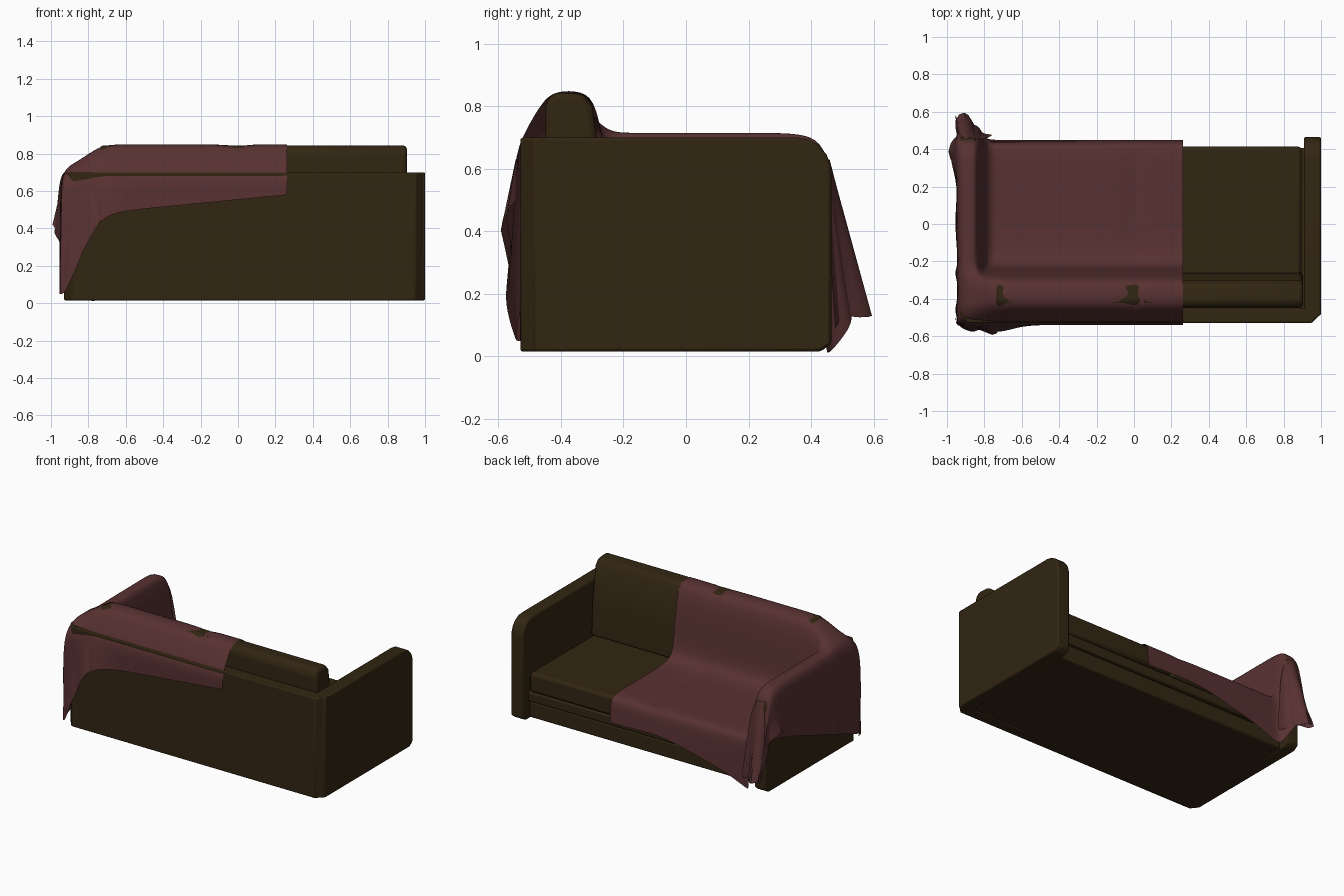
import bpy, bmesh, math

if "Cube" in bpy.data.objects:
    bpy.data.objects.remove(bpy.data.objects["Cube"])

def material(name, col):
    m = bpy.data.materials.new(name)
    m.diffuse_color = (*col, 1)
    m.use_nodes = True
    m.node_tree.nodes["Principled BSDF"].inputs["Base Color"].default_value = m.diffuse_color
    return m

BROWN = material("dark brown fabric", (0.032, 0.019, 0.006))
ROSE = material("dusty rose blanket", (0.098, 0.031, 0.031))
MID = 0.035  # the sofa's own middle line in x

def finish(name, bm, mat, bevel=0.0, angle=40):
    me = bpy.data.meshes.new(name)
    bm.to_mesh(me)
    bm.free()
    me.materials.append(mat)
    ob = bpy.data.objects.new(name, me)
    bpy.context.collection.objects.link(ob)
    if bevel:
        b = ob.modifiers.new("bevel", 'BEVEL')
        b.width, b.segments, b.limit_method = bevel, 2, 'ANGLE'
    bpy.ops.object.select_all(action='DESELECT')
    ob.select_set(True)
    bpy.context.view_layer.objects.active = ob
    bpy.ops.object.shade_smooth_by_angle(angle=math.radians(angle))
    return ob

def prism(name, pts, axis, lo, hi, bevel=0.01):
    """Extrude a closed 2D outline along x (points y,z) or z (points x,y)."""
    bm = bmesh.new()
    place = (lambda p, h: (h, *p)) if axis == 'x' else (lambda p, h: (*p, h))
    a = [bm.verts.new(place(p, lo)) for p in pts]
    b = [bm.verts.new(place(p, hi)) for p in pts]
    bm.faces.new(a)
    bm.faces.new(b)
    n = len(pts)
    for i in range(n):
        bm.faces.new((a[i], a[(i + 1) % n], b[(i + 1) % n], b[i]))
    bmesh.ops.recalc_face_normals(bm, faces=bm.faces)
    return finish(name, bm, BROWN, bevel)

def box(y0, y1, z0, z1):
    return [(y0, z0), (y1, z0), (y1, z1), (y0, z1)]

# back panel with cut corners, and plinth
prism("back_panel", [(-0.93, -0.45), (-0.93, -0.48), (-0.89, -0.53), (0.95, -0.53),
                     (1.0, -0.48), (1.0, -0.45)], 'z', 0.015, 0.70, 0.008)
prism("plinth", box(-0.47, 0.39, 0.02, 0.13), 'x', -0.86, 0.93)
prism("seat_rail", box(-0.47, 0.405, 0.135, 0.20), 'x', -0.86, 0.93)

# arms with a rounded upper front corner
arm = [(-0.49, 0.015), (0.43, 0.015), (0.465, 0.04), (0.465, 0.58)]
arm += [(0.355 + 0.11 * math.cos(t), 0.59 + 0.11 * math.sin(t))
        for t in (math.radians(a) for a in (10, 30, 50, 70, 90))]
arm += [(-0.49, 0.70)]
prism("right_arm", arm, 'x', 0.908, 1.0)
prism("left_arm", [(y, z - 0.012 if z > 0.5 else z) for y, z in arm], 'x', -0.93, -0.842)

# paired cushions
back_cushion = [(-0.45, 0.33), (-0.255, 0.33), (-0.265, 0.55), (-0.30, 0.80),
                (-0.33, 0.84), (-0.42, 0.845), (-0.45, 0.81)]
for side, x0, x1, b0 in (("left", -0.83, MID - 0.003, -0.74), ("right", MID + 0.003, 0.895, MID + 0.003)):
    prism(side + "_seat_cushion", box(-0.44, 0.415, 0.205, 0.34), 'x', x0, x1, 0.02)
    prism(side + "_back_cushion", back_cushion, 'x', b0, x1 + 0.008, 0.02)

# blanket: one sheet whose section changes from seat to left arm
SEAT = [(-.54, 0), (-.54, 0), (-.54, .66), (-.515, .72), (-.46, .815), (-.42, .85), (-.33, .85),
        (-.285, .81), (-.25, .60), (-.235, .42), (-.19, .36), (0, .355), (.2, .355), (.36, .355),
        (.42, .348), (.44, .31), (.445, 0), (.45, 0)]
ARM = [(-.545, 0), (-.54, 0), (-.54, .62), (-.52, .69), (-.46, .72), (-.42, .72), (-.33, .72),
       (-.28, .72), (-.24, .72), (-.2, .715), (-.12, .715), (.05, .715), (.2, .715), (.34, .715),
       (.42, .70), (.46, .63), (.49, .4), (.53, .14)]

def ramp(x, table):
    """Straight-line lookup in (x, value) pairs running from right to left."""
    for (xa, a), (xb, b) in zip(table, table[1:]):
        if x >= xb:
            t = min(1, max(0, (xa - x) / (xa - xb)))
            return a + (b - a) * t
    return table[-1][1]

BACK_HEM = [(.27, .58), (-.6, .495), (-.74, .46), (-.79, .37), (-.86, .2), (-.92, .05)]
FRONT_HEM = [(.27, .18), (-.15, .19), (-.6, .08), (-.79, .0), (-.82, .06), (-.85, .14)]
BACK_FLARE = [(.27, 0), (-.6, 0), (-.74, .055), (-.80, .01), (-.87, .04), (-.92, 0)]

def section(x):
    slow = ramp(x, [(-.72, 0), (-.92, 1)])
    fast = ramp(x, [(-.79, 0), (-.835, 1)])
    out = []
    for j, (s, a) in enumerate(zip(SEAT, ARM)):
        w = slow if j < 8 else fast
        out.append([x, s[0] + (a[0] - s[0]) * w, s[1] + (a[1] - s[1]) * w])
    bh, fh = ramp(x, BACK_HEM), ramp(x, FRONT_HEM)
    out[0][1] -= ramp(x, BACK_FLARE)
    out[0][2], out[1][2] = bh, (bh + out[2][2]) / 2
    out[1][1] -= ramp(x, BACK_FLARE) * 0.5
    out[17][2], out[16][2] = fh, (fh + out[15][2]) / 2
    dip = 0.012 * math.exp(-((x - 0.0) / 0.035) ** 2)   # gap between cushions
    for p in out[5:15]:
        p[2] -= dip
    return out

cols = [section(x) for x in (.262, .24, .14, .06, 0, -.06, -.2, -.4, -.6, -.72, -.79, -.812,
                             -.835, -.87, -.925)]
last = cols[-1]
for k in (.12, .4, .7, 1.0):   # hang down the outer side of the arm
    col = []
    for j, (x, y, z) in enumerate(last):
        hem = {15: .38, 16: .25, 17: .13}.get(j, .05 + (y + .54) * .36)
        flare = .035 * k if j in (13, 14) else .012 * math.sin(j * 1.9) * k
        if j < 2:
            y += .04 * k
        if j > 15:
            y += .06 * k
        col.append([-.948 - flare, y, z + (hem - z) * k])
    cols.append(col)

def sheet(name, grid, levels):
    bm = bmesh.new()
    vs = [[bm.verts.new(p) for p in c] for c in grid]
    for a, b in zip(vs, vs[1:]):
        for j in range(len(a) - 1):
            bm.faces.new((a[j], a[j + 1], b[j + 1], b[j]))
    ob = finish(name, bm, ROSE, 0, 70)
    sub = ob.modifiers.new("soften", 'SUBSURF')
    sub.levels = sub.render_levels = levels
    return ob

sheet("blanket", cols, 2)

# gathered folds at the two blanket corners
def fold(name, top, bottom):
    grid = []
    for a, b in zip(top, bottom):
        grid.append([[p + (q - p) * t for p, q in zip(a, b)] for t in (0, .35, .7, 1)])
    sheet(name, grid, 1)

fold("front_corner_fold",
     [(-.80, .45, .50), (-.83, .455, .60), (-.86, .46, .63), (-.89, .46, .63), (-.92, .45, .63), (-.945, .42, .60)],
     [(-.75, .48, .05), (-.83, .48, .14), (-.87, .56, .12), (-.90, .61, .13), (-.97, .57, .14), (-.94, .45, .30)])
fold("side_corner_fold",
     [(-.945, .44, .60), (-.95, .40, .60), (-.95, .32, .60)],
     [(-.955, .47, .36), (-1.01, .39, .45), (-.955, .30, .36)])
fold("back_corner_fold",
     [(-.72, -.54, .62), (-.78, -.545, .64), (-.85, -.545, .62), (-.91, -.54, .60), (-.94, -.50, .58)],
     [(-.72, -.565, .46), (-.75, -.61, .42), (-.83, -.55, .28), (-.89, -.585, .15), (-.95, -.53, .08)])
